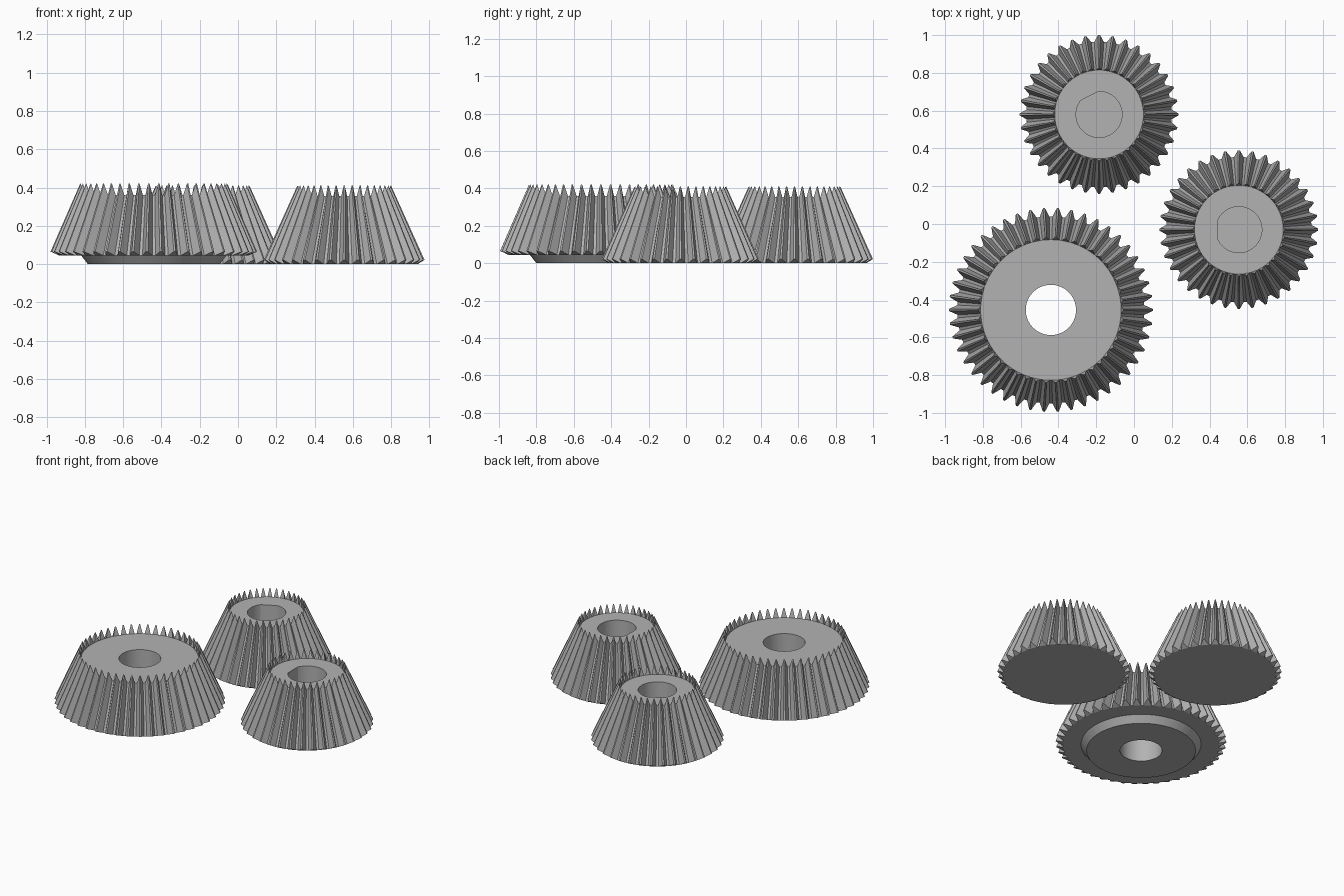
import bpy, bmesh, math

if "Cube" in bpy.data.objects:
    bpy.data.objects.remove(bpy.data.objects["Cube"])

steel = bpy.data.materials.new("grey steel")
steel.use_nodes = True
grey = (0.45, 0.45, 0.45, 1)
steel.diffuse_color = grey
steel.node_tree.nodes["Principled BSDF"].inputs["Base Color"].default_value = grey

# Half tooth: (share of pitch, share of tooth height)
FLANK = [(-0.38, 0), (-0.22, 0.5), (-0.07, 1), (0.07, 1), (0.22, 0.5), (0.38, 0)]


def bevel_gear(name, centre, teeth, root_low, tip_low, root_top, tip_top,
               bore, bore_floor=None, hub=(), flat=None, phase=0.0):
    """Profile points are (radius, height); hub lists rings under the gear."""
    bm = bmesh.new()
    pitch = math.tau / teeth

    def toothed_ring(root, tip):
        ring = []
        for i in range(teeth):
            for share, h in FLANK:
                a = (i + share) * pitch + phase
                r = root[0] + (tip[0] - root[0]) * h
                z = root[1] + (tip[1] - root[1]) * h
                ring.append(bm.verts.new((r * math.cos(a), r * math.sin(a), z)))
        return ring

    def plain_ring(r, z, cut=None):
        ring = []
        for i in range(teeth):
            for share in (FLANK[0][0], FLANK[-1][0]):
                a = (i + share) * pitch + phase
                rad = r
                if cut is not None and math.cos(a - cut) > 0.5:
                    rad = min(r, 0.9 * r / math.cos(a - cut))
                ring.append(bm.verts.new((rad * math.cos(a), rad * math.sin(a), z)))
        return ring

    def bridge(a, b):
        n = len(a)
        for i in range(n):
            j = (i + 1) % n
            bm.faces.new((a[i], a[j], b[j], b[i]))

    # Toothed flank and the end face of each tooth
    low, top = toothed_ring(root_low, tip_low), toothed_ring(root_top, tip_top)
    bridge(low, top)
    k = len(FLANK)
    for ring in (low, top):
        for i in range(teeth):
            bm.faces.new(ring[i * k:(i + 1) * k])
    roots = [[v for i, v in enumerate(ring) if i % k in (0, k - 1)] for ring in (low, top)]

    # Top face and bore
    mouth = plain_ring(bore, root_top[1], flat)
    bridge(roots[1], mouth)
    end = plain_ring(bore, bore_floor or 0, flat)
    bridge(mouth, end)

    # Underside: stepped hub with through bore, or plain disc with blind bore
    last = roots[0]
    for r, z in hub:
        ring = plain_ring(r, z)
        bridge(last, ring)
        last = ring
    if bore_floor is None:
        bridge(last, end)
    else:
        bm.faces.new(last)
        bm.faces.new(end)

    bmesh.ops.recalc_face_normals(bm, faces=bm.faces)
    mesh = bpy.data.meshes.new(name)
    bm.to_mesh(mesh)
    bm.free()
    mesh.materials.append(steel)
    obj = bpy.data.objects.new(name, mesh)
    obj.location = (*centre, 0)
    bpy.context.collection.objects.link(obj)
    bpy.ops.object.select_all(action="DESELECT")
    obj.select_set(True)
    bpy.context.view_layer.objects.active = obj
    bpy.ops.object.shade_smooth_by_angle(angle=math.radians(15))


bevel_gear("large_gear", (-0.44, -0.455), 46, (0.495, 0.045), (0.54, 0.065),
           (0.372, 0.36), (0.385, 0.42), 0.133, hub=[(0.38, 0.045), (0.345, 0)])

for name, centre, angle in (("back_pinion", (-0.185, 0.58), 117),
                            ("side_pinion", (0.555, -0.03), 180)):
    bevel_gear(name, centre, 36, (0.385, 0), (0.42, 0.022), (0.235, 0.355),
               (0.245, 0.41), 0.122, bore_floor=0.05, flat=math.radians(angle))
